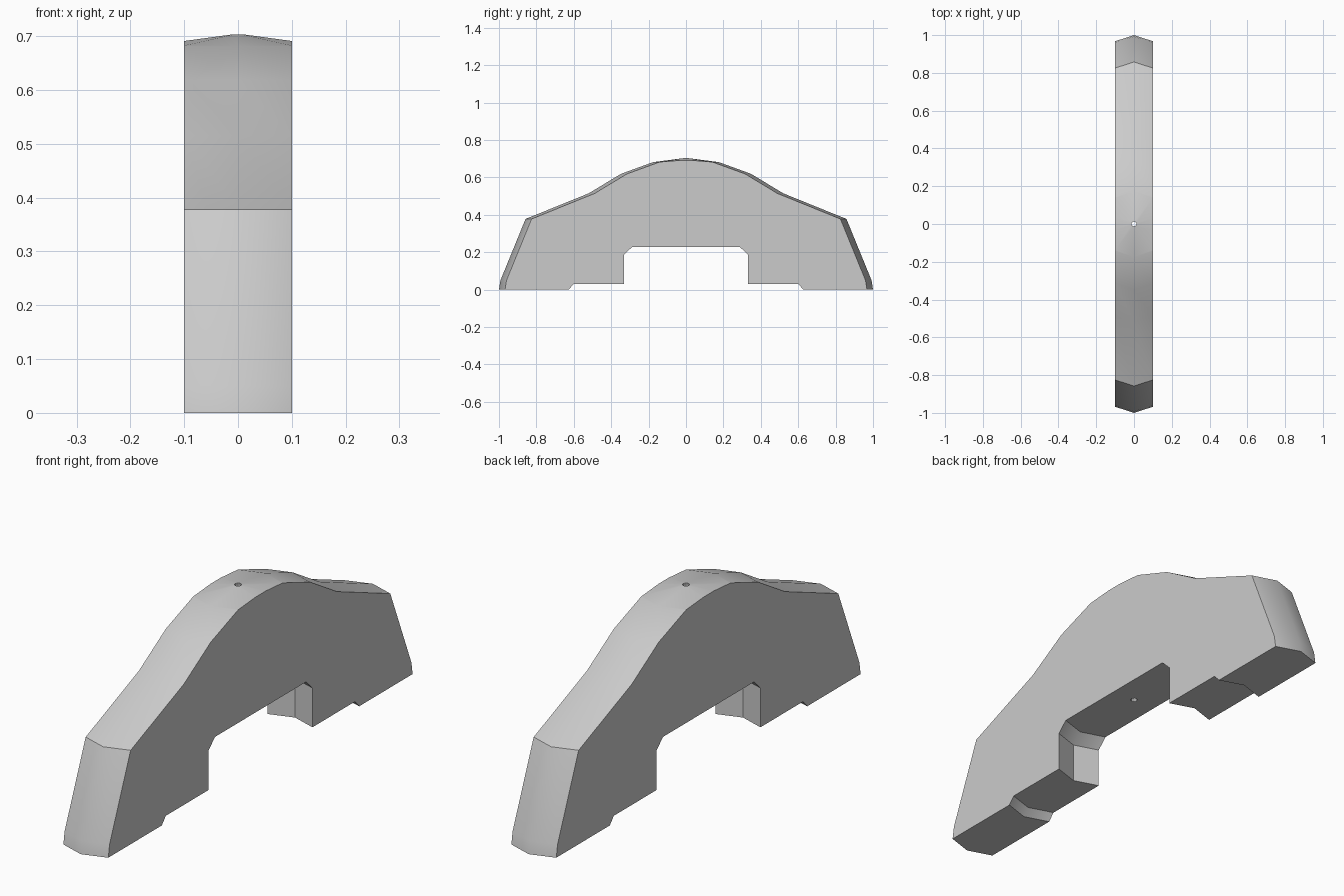
import bpy, bmesh
from math import pi, radians

if "Cube" in bpy.data.objects:
    bpy.data.objects.remove(bpy.data.objects["Cube"])

# Closed radial profile (radius, height) of the ten-sided turned body
PROFILE = [
    (0.013, 0.703), (0.175, 0.682), (0.348, 0.619), (0.52, 0.515),
    (0.858, 0.378), (0.992, 0.05), (1.0, 0.0),
    (0.66, 0.0), (0.634, 0.029),            # stepped foot
    (0.363, 0.029), (0.363, 0.187), (0.322, 0.227),  # recess
    (0.013, 0.227),                         # small central bore
]
HALF_WIDTH = 0.1

bm = bmesh.new()
verts = [bm.verts.new((0, r, z)) for r, z in PROFILE]
edges = [bm.edges.new((verts[i - 1], verts[i])) for i in range(len(verts))]
bmesh.ops.spin(bm, geom=verts + edges, cent=(0, 0, 0), axis=(0, 0, 1),
               angle=2 * pi, steps=10)
bmesh.ops.remove_doubles(bm, verts=bm.verts[:], dist=1e-4)

# Keep only the slab around the middle and cap both flat sides
for side in (-1, 1):
    cut = bmesh.ops.bisect_plane(
        bm, geom=bm.verts[:] + bm.edges[:] + bm.faces[:], dist=1e-6,
        plane_co=(side * HALF_WIDTH, 0, 0), plane_no=(side, 0, 0),
        clear_outer=True)
    rim = [g for g in cut["geom_cut"] if isinstance(g, bmesh.types.BMEdge)]
    bmesh.ops.contextual_create(bm, geom=rim)
bmesh.ops.recalc_face_normals(bm, faces=bm.faces[:])

mesh = bpy.data.meshes.new("arched_slice")
bm.to_mesh(mesh)
bm.free()
body = bpy.data.objects.new("arched_slice", mesh)
bpy.context.collection.objects.link(body)

# Smooth the shallow facets, keep the sharp corners
bpy.context.view_layer.objects.active = body
body.select_set(True)
bpy.ops.object.shade_smooth_by_angle(angle=radians(35.9))
